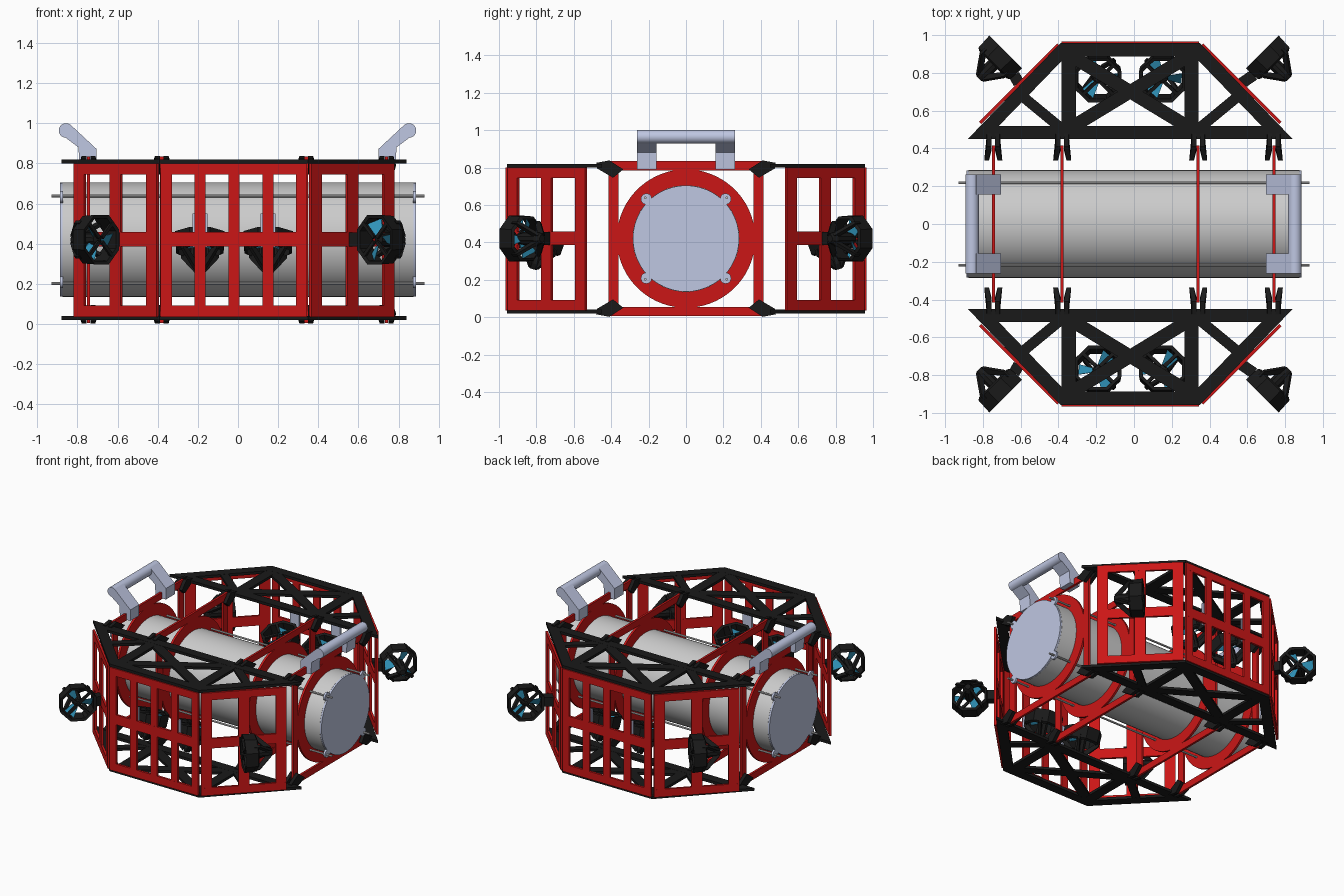
import bpy, bmesh, math
from mathutils import Vector, Matrix

if "Cube" in bpy.data.objects:
    bpy.data.objects.remove(bpy.data.objects["Cube"])

CZ, CX = 0.42, -0.02   # hull axis height, frame centre in x


def mat(name, c):
    m = bpy.data.materials.new(name)
    m.diffuse_color = (*c, 1)
    m.use_nodes = True
    m.node_tree.nodes["Principled BSDF"].inputs["Base Color"].default_value = m.diffuse_color
    return m


RED = mat("red_paint", (0.6, 0.008, 0.008))
BLACK = mat("black_plastic", (0.01, 0.01, 0.01))
PALE = mat("pale_blue_metal", (0.52, 0.57, 0.76))
BLUE = mat("blue_blade", (0.03, 0.3, 0.5))


def finish(bm, name, m=None, smooth=False):
    bmesh.ops.recalc_face_normals(bm, faces=bm.faces[:])
    me = bpy.data.meshes.new(name)
    bm.to_mesh(me)
    bm.free()
    if m:
        me.materials.append(m)
    ob = bpy.data.objects.new(name, me)
    bpy.context.collection.objects.link(ob)
    if smooth:
        bpy.ops.object.select_all(action='DESELECT')
        bpy.context.view_layer.objects.active = ob
        ob.select_set(True)
        bpy.ops.object.shade_smooth_by_angle(angle=math.radians(35))
    return ob


def prism(bm, pts, vec):
    """Solid from a polygon swept along vec."""
    a = [bm.verts.new(p) for p in pts]
    b = [bm.verts.new(Vector(p) + Vector(vec)) for p in pts]
    bm.faces.new(a)
    bm.faces.new(b[::-1])
    for i in range(len(a)):
        j = (i + 1) % len(a)
        bm.faces.new((a[i], a[j], b[j], b[i]))


def bar(bm, p, q, w, z0, z1):
    """Flat bar from p to q in plan, width w, between two heights."""
    p, q = Vector(p), Vector(q)
    d = (q - p).normalized()
    n = Vector((-d.y, d.x)) * w / 2
    prism(bm, [(*v, z0) for v in (p - n, q - n, q + n, p + n)], (0, 0, z1 - z0))


def box(bm, lo, hi):
    bar(bm, (lo[0], (lo[1] + hi[1]) / 2), (hi[0], (lo[1] + hi[1]) / 2), hi[1] - lo[1], lo[2], hi[2])


def revolve(bm, prof, n, M=Matrix()):
    """Closed (radius, height) profile revolved about local z."""
    rings = [[bm.verts.new(M @ Vector((r * math.cos(t), r * math.sin(t), h))) for r, h in prof]
             for t in (2 * math.pi * (k + .5) / n for k in range(n))]
    for k in range(n):
        a, b = rings[k], rings[(k + 1) % n]
        for i in range(len(prof)):
            j = (i + 1) % len(prof)
            bm.faces.new((a[i], a[j], b[j], b[i]))


def rod(bm, x0, x1, r, y, z, n=12):
    M = Matrix.Translation(((x0 + x1) / 2, y, z)) @ Matrix.Rotation(math.pi / 2, 4, 'Y')
    bmesh.ops.create_cone(bm, cap_ends=True, segments=n, radius1=r, radius2=r, depth=x1 - x0, matrix=M)


# Pressure hull
bm = bmesh.new()
rod(bm, -0.875, 0.875, 0.285, 0, CZ, 64)
finish(bm, "pressure_hull", None, True)

# End caps with ears, and tie rods
bm, br = bmesh.new(), bmesh.new()
for s in (-1, 1):
    x0, x1 = sorted((s * 0.872, s * 0.888))
    rod(bm, x0, x1, 0.284, 0, CZ, 48)
    for sy in (-1, 1):
        for sz in (-1, 1):
            rod(bm, x0, x1 - .001, 0.03, sy * .212, CZ + sz * .212)
            if s == 1:
                rod(br, -0.93, 0.93, 0.007, sy * .218, CZ + sz * .218, 8)
finish(bm, "end_caps", PALE, True)
finish(br, "tie_rods", None, True)

# Bulkheads: square frame around a ring clamp
STATIONS = (-0.745, -0.38, 0.34, 0.74)
for k, x in enumerate(STATIONS):
    bm = bmesh.new()
    t = 0.008
    for s in (-1, 1):
        y0, y1 = sorted((s * .36, s * .415))
        box(bm, (x - t, y0, 0.005), (x + t, y1, 0.835))
        z0, z1 = sorted((CZ + s * .365, CZ + s * .415))
        box(bm, (x - t, -.415, z0), (x + t, .415, z1))
    M = Matrix.Translation((x, 0, CZ)) @ Matrix.Rotation(math.pi / 2, 4, 'Y')
    revolve(bm, [(.285, -t), (.37, -t), (.37, t), (.285, t)], 64, M)
    finish(bm, f"bulkhead_{k}", RED, True)

# Corner brackets gripping each bulkhead
bm = bmesh.new()
prof = [(.335, .79), (.39, .745), (.475, .795), (.48, .825), (.41, .838)]
for x in STATIONS:
    for sy in (-1, 1):
        for sz in (-1, 1):
            for sx in (-1, 1):
                pts = [(x + sx * (.009 + (.014 if y < .37 else 0)), sy * y, CZ + sz * (z - CZ)) for y, z in prof]
                prism(bm, pts, (sx * .025, 0, 0))
finish(bm, "corner_brackets", BLACK)

# Side trusses, top and bottom on both sides
outer = [(-.86, .45), (-.37, .957), (.37, .957), (.86, .45)]
inner = [(-.695, .52), (-.34, .887), (.34, .887), (.695, .52)]
for sy, side in ((-1, "front"), (1, "back")):
    for z, level in ((.80, "top"), (.02, "bottom")):
        bm = bmesh.new()
        P = lambda x, y: (CX + x, sy * y)
        for i in range(4):
            j = (i + 1) % 4
            prism(bm, [(*P(*v), z) for v in (outer[i], outer[j], inner[j], inner[i])], (0, 0, .02))
        for s in (-1, 1):
            bar(bm, P(s * .325, .49), P(s * .325, .93), .075, z, z + .0195)
            bar(bm, P(s * .345, .91), P(-s * .33, .50), .07, z + .0005, z + .019)
            bar(bm, P(s * .345, .49), P(s * .60, .70), .055, z + .0005, z + .019)
        finish(bm, f"{side}_{level}_truss", BLACK)


# Window-grid side panels
def panel(name, p, q, n):
    p, q = Vector(p), Vector(q)
    L, d = (q - p).length, (q - p).normalized()
    w = .055 if n > 3 else .075
    bm = bmesh.new()
    for z0, z1 in ((.035, .092), (.385, .458), (.745, .80)):
        bar(bm, p, q, .016, z0, z1)
    for i in range(n):
        u = (L - w) * i / (n - 1)
        bar(bm, p + d * u, p + d * (u + w), .0158, .0355, .7995)
    finish(bm, name, RED)


for sy, side in ((-1, "front"), (1, "back")):
    panel(f"{side}_panel", (CX - .365, sy * .957), (CX + .365, sy * .957), 5)
    for sx, end in ((-1, "left"), (1, "right")):
        panel(f"{side}_{end}_panel", (CX + sx * .795, sy * .535), (CX + sx * .38, sy * .95), 3)

# Carrying handles: swept legs and a round grip
for s, end in ((-1, "left"), (1, "right")):
    bm = bmesh.new()
    off = -.005 if s < 0 else 0
    leg = [(.70, .80), (.785, .80), (.785, .875), (.865, .935), (.835, .995), (.70, .875)]
    leg = [(.70, .79), (.785, .79), (.79, .88), (.87, .94), (.83, .993), (.70, .872)]
    for y in (-.262, .157):
        prism(bm, [(s * x + off, y, z) for x, z in leg], (0, .105, 0))
    M = Matrix.Translation((s * .852 + off, 0, .964)) @ Matrix.Rotation(math.pi / 2, 4, 'X')
    bmesh.ops.create_cone(bm, cap_ends=True, segments=20, radius1=.036, radius2=.036, depth=.524, matrix=M)
    finish(bm, f"{end}_handle", PALE, True)

# Thruster: octagonal shroud, motor pod, guard legs (open end at +z)
bm = bmesh.new()
revolve(bm, [(.133, .05), (.128, -.035), (.112, -.045), (.114, .045)], 8)
revolve(bm, [(.0005, .03), (.028, .02), (.036, -.02), (.036, -.12), (.02, -.15), (.0005, -.15)], 10)
for k in range(4):
    R = Matrix.Rotation(math.pi / 2 * k + math.pi / 4, 4, 'Z')
    for pts in ([(.125, -.01), (.125, -.05), (.03, -.145), (.03, -.10)],
                [(.118, .048), (.118, .034), (.015, .034), (.015, .048)]):
        prism(bm, [R @ Vector((r, -.009, z)) for r, z in pts], R.to_3x3() @ Vector((0, .018, 0)))
shroud = finish(bm, "thruster_shroud", BLACK)
bm = bmesh.new()
for k in range(3):
    R = Matrix.Rotation(2 * math.pi / 3 * k, 4, 'Z')
    pts = [(.025, -.016, -.015), (.10, -.038, -.02), (.105, .03, .02), (.025, .016, .015)]
    prism(bm, [R @ Vector(p) for p in pts], (0, 0, .006))
prop = finish(bm, "propeller", BLUE)

# Place thrusters: four horizontal at the corners, four tilted vertical
places = []
mounts, plates = bmesh.new(), bmesh.new()
for sy in (-1, 1):
    for sx in (-1, 1):
        places.append(((sx * .715, sy * .875, CZ), (-sx, sy, 0)))
        bar(mounts, (CX + sx * .59, sy * .745), (sx * .635, sy * .79), .06, CZ - .035, CZ + .035)
        x = CX + sx * .17
        places.append(((x, sy * .775, .40), (0, -sy * .3, 1)))
        y0, y1 = sorted((sy * .935, sy * .95))
        box(plates, (x - .037, y0, .38), (x + .037, y1, .55))
        y0, y1 = sorted((sy * .88, sy * .94))
        box(mounts, (x - .025, y0, .37), (x + .025, y1, .43))
finish(mounts, "thruster_mounts", BLACK)
finish(plates, "mount_plates", PALE)
for k, (loc, axis) in enumerate(places):
    M = Matrix.Translation(loc) @ Vector(axis).to_track_quat('Z', 'Y').to_matrix().to_4x4()
    for src in (shroud, prop):
        ob = src if k == 0 else src.copy()
        if k:
            bpy.context.collection.objects.link(ob)
        ob.matrix_world = M
